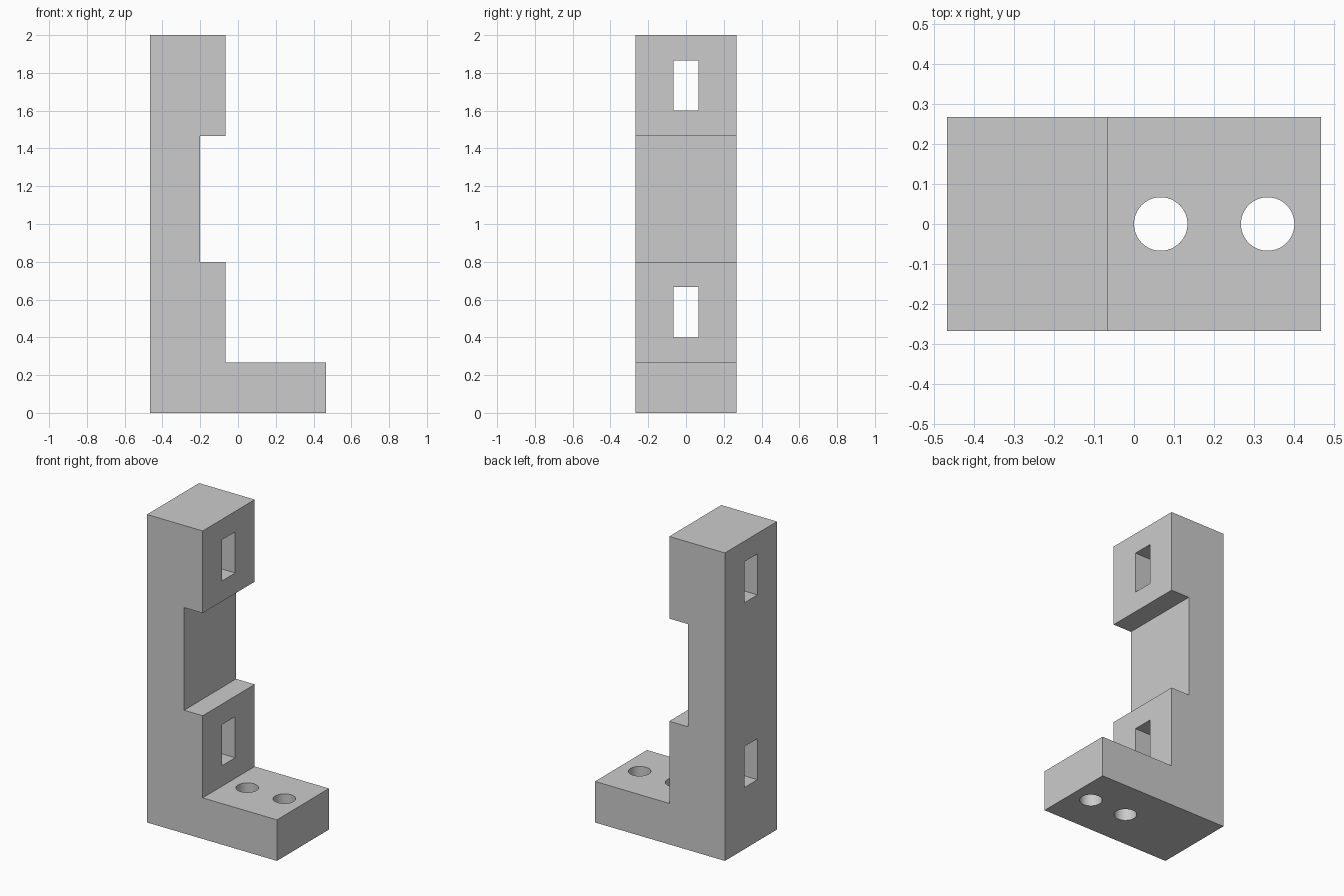
import bpy, bmesh, math
from mathutils import Matrix, Vector

if "Cube" in bpy.data.objects:
    bpy.data.objects.remove(bpy.data.objects["Cube"])

U = 1 / 15          # grid unit of the part
HALF_DEPTH = 4 * U


def make_object(name, bm):
    bmesh.ops.recalc_face_normals(bm, faces=bm.faces)
    mesh = bpy.data.meshes.new(name)
    bm.to_mesh(mesh)
    bm.free()
    obj = bpy.data.objects.new(name, mesh)
    bpy.context.collection.objects.link(obj)
    return obj


# Bracket body: side profile extruded along y
profile = [(-7, 0), (7, 0), (7, 4), (-1, 4), (-1, 12),
           (-3, 12), (-3, 22), (-1, 22), (-1, 30), (-7, 30)]
bm = bmesh.new()
face = bm.faces.new([bm.verts.new((x * U, -HALF_DEPTH, z * U)) for x, z in profile])
side = bmesh.ops.extrude_face_region(bm, geom=[face])
bmesh.ops.translate(bm, vec=(0, 2 * HALF_DEPTH, 0),
                    verts=[v for v in side["geom"] if isinstance(v, bmesh.types.BMVert)])
bracket = make_object("bracket", bm)

# Cutters: two slots through the upright, two round holes through the foot
bm = bmesh.new()
for z in (8, 26):
    bmesh.ops.create_cube(bm, size=1, matrix=Matrix.LocRotScale(
        Vector((-4 * U, 0, z * U)), None, Vector((10 * U, 2 * U, 4 * U))))
for x in (1, 5):
    bmesh.ops.create_cone(bm, cap_ends=True, segments=64, radius1=U, radius2=U,
                          depth=6 * U, matrix=Matrix.Translation((x * U, 0, 2 * U)))
cutter = make_object("hole_cutters", bm)
cutter.hide_render = True

mod = bracket.modifiers.new("holes", 'BOOLEAN')
mod.operation = 'DIFFERENCE'
mod.solver = 'EXACT'
mod.object = cutter

# Apply the cut, then smooth only the round hole walls
bpy.context.view_layer.objects.active = bracket
bracket.select_set(True)
bpy.ops.object.modifier_apply(modifier=mod.name)
bpy.data.objects.remove(cutter)
bpy.ops.object.shade_smooth_by_angle(angle=math.radians(30))
